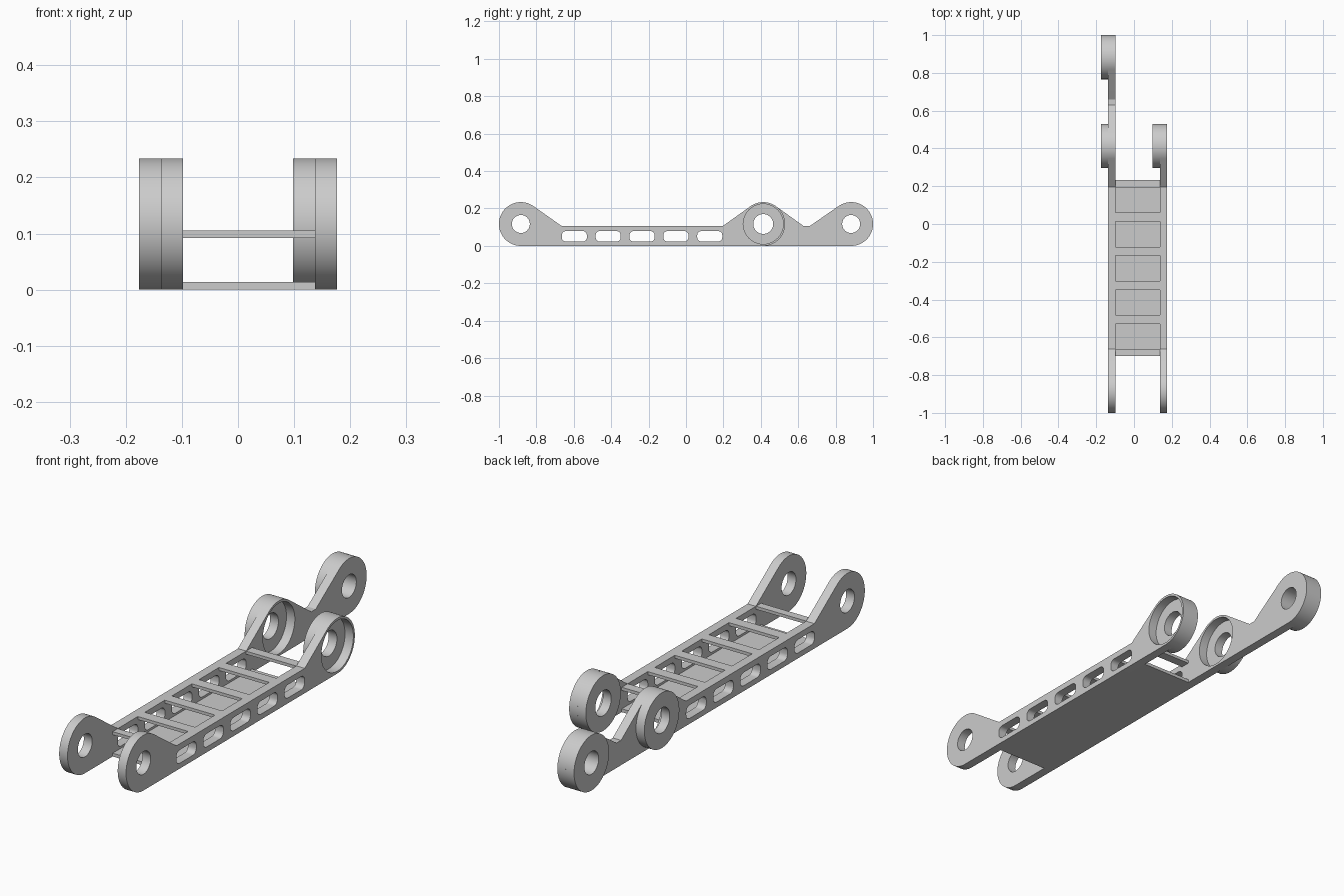
import bpy, bmesh
from math import pi, cos, sin, acos, atan2, hypot, radians
from mathutils import Matrix

cube = bpy.data.objects.get("Cube")
if cube:
    bpy.data.objects.remove(cube, do_unlink=True)

grey = bpy.data.materials.new("plain grey")
grey.use_nodes = True
grey.diffuse_color = (0.6, 0.6, 0.6, 1)
grey.node_tree.nodes["Principled BSDF"].inputs["Base Color"].default_value = (0.6, 0.6, 0.6, 1)

# Shared dimensions
R = 0.117                                  # radius of the ring ends
FRONT, MIDDLE, BACK = -0.883, 0.413, 0.883  # ring centres along y
DECK = 0.105                               # top of the straight rail
PIN, BORE, SEAT = 0.048, 0.053, 0.107      # hole radii
PLATE = 0.039
OUTER = 0.176
RIGHT_IN, LEFT_IN = -0.098, OUTER - PLATE
PITCH, SLOT_START, SLOT = 0.181, -0.664, 0.134


def arc(y, z, r, a, b, n):
    return [(y + r * cos(a + (b - a) * i / n), z + r * sin(a + (b - a) * i / n))
            for i in range(n + 1)]


def circle(y, r):
    return arc(y, R, r, 0, 2 * pi, 64)[:-1]


def slot(y0, y1, z0, z1, r):
    pts = []
    for k, (y, z) in enumerate([(y1 - r, z1 - r), (y0 + r, z1 - r),
                                (y0 + r, z0 + r), (y1 - r, z0 + r)]):
        pts += arc(y, z, r, k * pi / 2, (k + 1) * pi / 2, 6)
    return pts


def tangent(cy, py, side):
    """Angle on a ring where the slope from a deck point touches it."""
    dy, dz = py - cy, DECK - R
    return (atan2(dz, dy) + side * acos(R / hypot(dy, dz))) % (2 * pi)


def finish(obj):
    mesh = obj.data
    mesh.materials.clear()
    mesh.materials.append(grey)
    mesh.polygons.foreach_set("use_smooth", [True] * len(mesh.polygons))
    mesh.set_sharp_from_angle(angle=radians(30))


def extrude(name, loops, x0, x1):
    """Fill side-view loops (inner loops become holes) and extrude along x."""
    curve = bpy.data.curves.new(name, "CURVE")
    curve.dimensions = "2D"
    curve.fill_mode = "BOTH"
    curve.extrude = (x1 - x0) / 2
    for loop in loops:
        spline = curve.splines.new("POLY")
        spline.points.add(len(loop) - 1)
        for p, (y, z) in zip(spline.points, loop):
            p.co = (y, z, 0, 1)
        spline.use_cyclic_u = True
    helper = bpy.data.objects.new(name + "_profile", curve)
    bpy.context.collection.objects.link(helper)
    graph = bpy.context.evaluated_depsgraph_get()
    mesh = bpy.data.meshes.new_from_object(helper.evaluated_get(graph))
    bpy.data.objects.remove(helper, do_unlink=True)
    # Local x, y, z become world y, z, x
    mesh.transform(Matrix.Translation(((x0 + x1) / 2, 0, 0))
                   @ Matrix(((0, 0, 1, 0), (1, 0, 0, 0), (0, 1, 0, 0), (0, 0, 0, 1))))
    bm = bmesh.new()
    bm.from_mesh(mesh)
    bmesh.ops.remove_doubles(bm, verts=bm.verts, dist=0.00001)
    bmesh.ops.recalc_face_normals(bm, faces=bm.faces)
    bm.to_mesh(mesh)
    bm.free()
    obj = bpy.data.objects.new(name, mesh)
    bpy.context.collection.objects.link(obj)
    finish(obj)


def box(name, y0, y1, z0, z1):
    extrude(name, [[(y0, z0), (y1, z0), (y1, z1), (y0, z1)]], RIGHT_IN, LEFT_IN)


# Side plates: straight slotted rail rising into ring ends
front_foot, back_foot = -0.663, 0.195
valley = (0.63, 0.66)
front_arc = arc(FRONT, R, R, tangent(FRONT, front_foot, 1), 1.5 * pi, 48)
rail = [(back_foot, DECK), (front_foot, DECK)] + front_arc
slots = [slot(SLOT_START + i * PITCH, SLOT_START + i * PITCH + SLOT, 0.023, 0.079, 0.022)
         for i in range(5)]
holes = slots + [circle(FRONT, PIN), circle(MIDDLE, SEAT)]
middle_end = tangent(MIDDLE, back_foot, -1)

short_outline = arc(MIDDLE, R, R, -pi / 2, middle_end, 48) + rail
extrude("short_side_plate", [short_outline] + holes, LEFT_IN, OUTER)

long_outline = (arc(BACK, R, R, -pi / 2, tangent(BACK, valley[1], -1), 48)
                + [(valley[1], DECK), (valley[0], DECK)]
                + arc(MIDDLE, R, R, tangent(MIDDLE, valley[0], 1), middle_end, 24)
                + rail)
extrude("long_side_plate", [long_outline] + holes + [circle(BACK, PIN)],
        RIGHT_IN - PLATE, RIGHT_IN)

# Bosses: two backing the open seats, one thickening the far end
for name, y, bore, x1 in (("short_plate_seat", MIDDLE, BORE, LEFT_IN),
                          ("long_plate_seat", MIDDLE, BORE, RIGHT_IN - PLATE),
                          ("end_boss", BACK, PIN, RIGHT_IN - PLATE)):
    extrude(name, [circle(y, R), circle(y, bore)], x1 - PLATE, x1)

# Floor and cross rungs between the plates
floor_start, floor_end = -0.698, 0.234
box("floor", floor_start, floor_end, 0, 0.014)
for i in range(6):
    start = max(SLOT_START + (i - 1) * PITCH + SLOT, floor_start)
    end = min(SLOT_START + i * PITCH, floor_end)
    box(f"rung_{i + 1}", start, end, 0.092, DECK)
